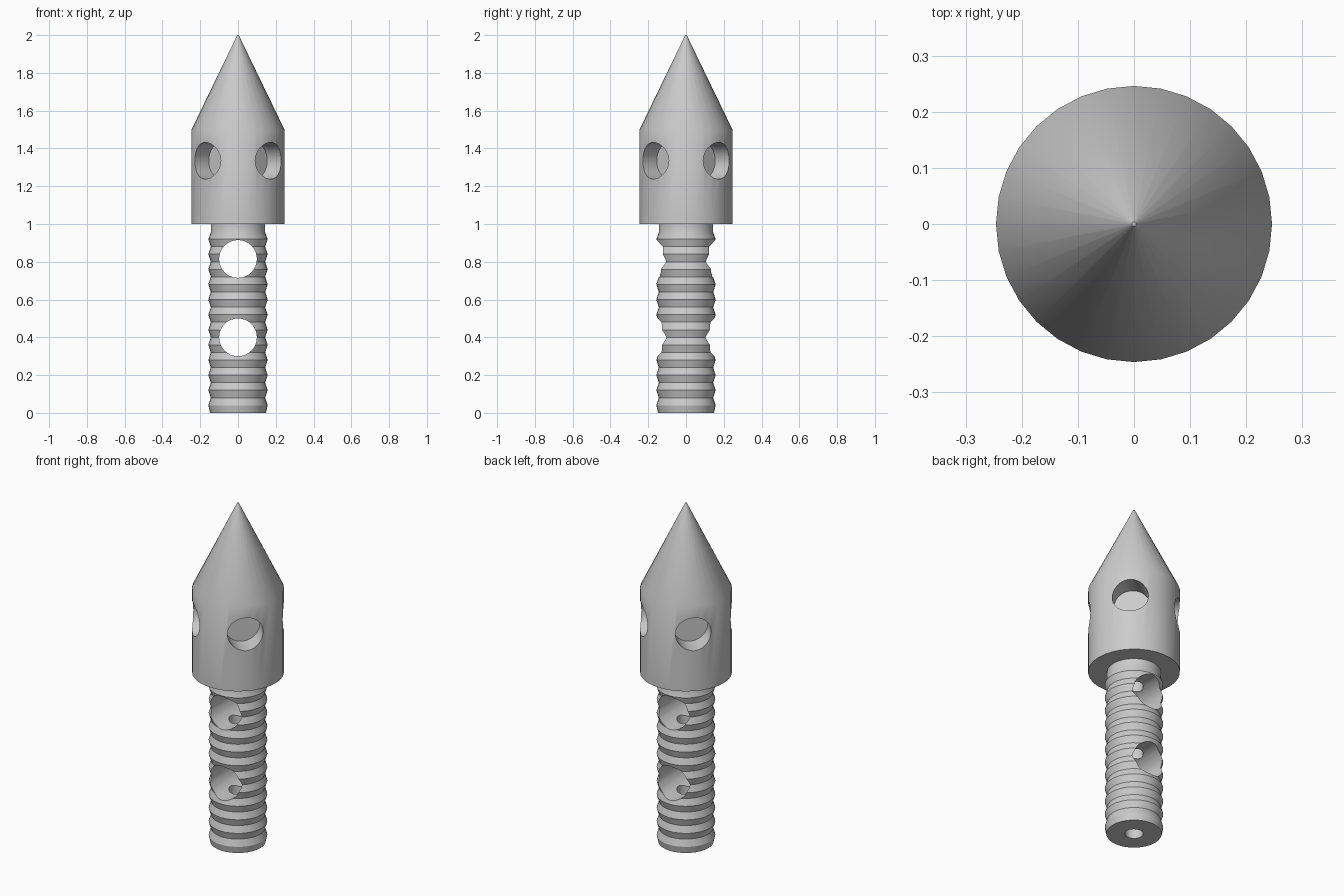
import bpy
import bmesh
from math import pi, radians
from mathutils import Matrix, Vector

SIDES = 32

cube = bpy.data.objects.get("Cube")
if cube:
    bpy.data.objects.remove(cube, do_unlink=True)

grey = bpy.data.materials.new("plain grey")
grey.use_nodes = True
colour = (0.6, 0.6, 0.6, 1)
grey.diffuse_color = colour
grey.node_tree.nodes["Principled BSDF"].inputs["Base Color"].default_value = colour


def add_object(name, bm):
    mesh = bpy.data.meshes.new(name)
    bmesh.ops.recalc_face_normals(bm, faces=bm.faces[:])
    bm.to_mesh(mesh)
    bm.free()
    mesh.materials.append(grey)
    obj = bpy.data.objects.new(name, mesh)
    bpy.context.collection.objects.link(obj)
    return obj


def turned(name, profile):
    """Solid of revolution about z from (radius, height) points."""
    bm = bmesh.new()
    rings = []
    for r, z in profile:
        ring = [bm.verts.new(Matrix.Rotation(2 * pi * i / SIDES, 3, 'Z') @ Vector((r, 0, z)))
                for i in range(SIDES)]
        rings.append(ring)
    for low, high in zip(rings, rings[1:]):
        for i in range(SIDES):
            j = (i + 1) % SIDES
            bm.faces.new((low[i], low[j], high[j], high[i]))
    bm.faces.new(rings[0])
    bm.faces.new(rings[-1])
    return add_object(name, bm)


def rod(name, start, end, radius):
    """Cylindrical cutter between two points."""
    start, end = Vector(start), Vector(end)
    axis = end - start
    turn = axis.to_track_quat('Z', 'Y').to_matrix().to_4x4()
    bm = bmesh.new()
    bmesh.ops.create_cone(bm, cap_ends=True, segments=SIDES, radius1=radius, radius2=radius,
                          depth=axis.length,
                          matrix=Matrix.Translation((start + end) / 2) @ turn)
    cutter = add_object(name, bm)
    cutter.hide_render = True
    return cutter


def drill(obj, cutters):
    """Subtract every cutter, bake the result and shade it."""
    for cutter in cutters:
        mod = obj.modifiers.new("hole", 'BOOLEAN')
        mod.operation = 'DIFFERENCE'
        mod.solver = 'EXACT'
        mod.object = cutter
    graph = bpy.context.evaluated_depsgraph_get()
    baked = bpy.data.meshes.new_from_object(obj.evaluated_get(graph))
    obj.modifiers.clear()
    obj.data = baked
    for cutter in cutters:
        bpy.data.objects.remove(cutter, do_unlink=True)
    bpy.ops.object.select_all(action='DESELECT')
    obj.select_set(True)
    bpy.context.view_layer.objects.active = obj
    bpy.ops.object.shade_smooth_by_angle(angle=radians(30))


# Pointed head with four blind round sockets on the diagonals
head = turned("pointed_head", [(0.246, 1.0), (0.246, 1.5), (0.004, 2.0)])
sockets = []
for k in range(4):
    out = Matrix.Rotation(pi / 4 + k * pi / 2, 3, 'Z') @ Vector((1, 0, 0))
    lift = Vector((0, 0, 1.335))
    sockets.append(rod("socket_cutter", out * 0.122 + lift, out * 0.4 + lift, 0.097))
drill(head, sockets)

# Ridged shaft: twelve ridges, then a plain neck under the head
profile = [(0.148, 0)]
for k in range(12):
    profile += [(0.157, 0.04 + 0.08 * k), (0.144, 0.08 + 0.08 * k)]
profile[-1] = (0.144, 0.955)
profile.append((0.144, 1.0))
shaft = turned("ridged_shaft", profile)

# Two cross holes front to back and a bore up the middle
holes = [rod("cross_cutter", (0, -0.4, z), (0, 0.4, z), 0.1) for z in (0.4, 0.815)]
holes.append(rod("bore_cutter", (0, 0, -0.1), (0, 0, 0.99), 0.049))
drill(shaft, holes)
